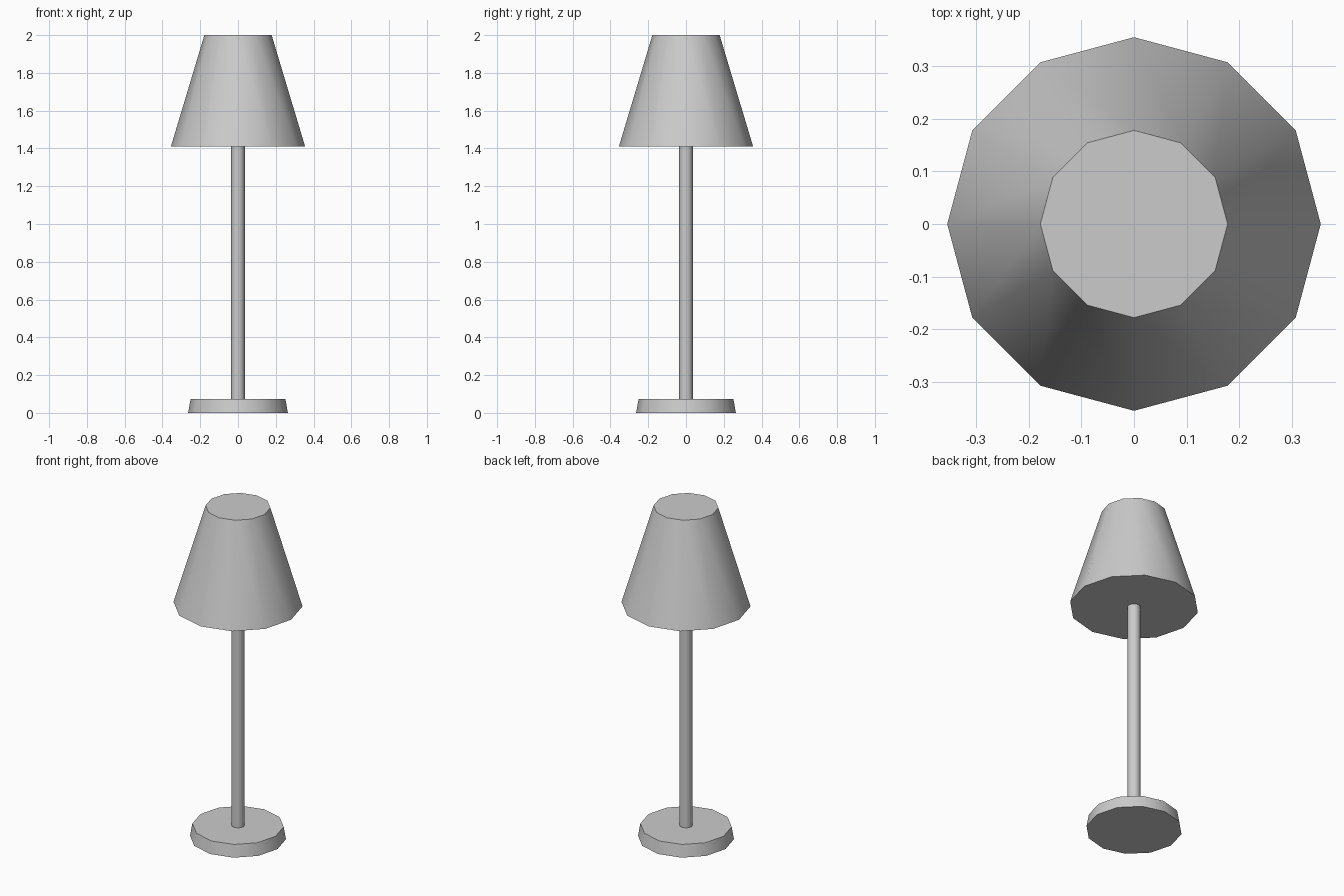
import bpy
import math

if "Cube" in bpy.data.objects:
    bpy.data.objects.remove(bpy.data.objects["Cube"])

SIDES = 12


def frustum(name, r_bottom, r_top, z0, z1):
    """Capped 12-sided tapered cylinder between two heights."""
    bpy.ops.mesh.primitive_cone_add(vertices=SIDES, radius1=r_bottom, radius2=r_top,
                                    depth=z1 - z0, location=(0, 0, (z0 + z1) / 2))
    obj = bpy.context.object
    obj.name = name
    bpy.ops.object.shade_smooth_by_angle(angle=math.radians(35))
    return obj


# Weighted foot
frustum("base", 0.264, 0.251, 0.0, 0.074)
# Upright stem
frustum("pole", 0.036, 0.036, 0.074, 1.411)
# Tapered closed shade
frustum("lampshade", 0.355, 0.178, 1.411, 2.0)
